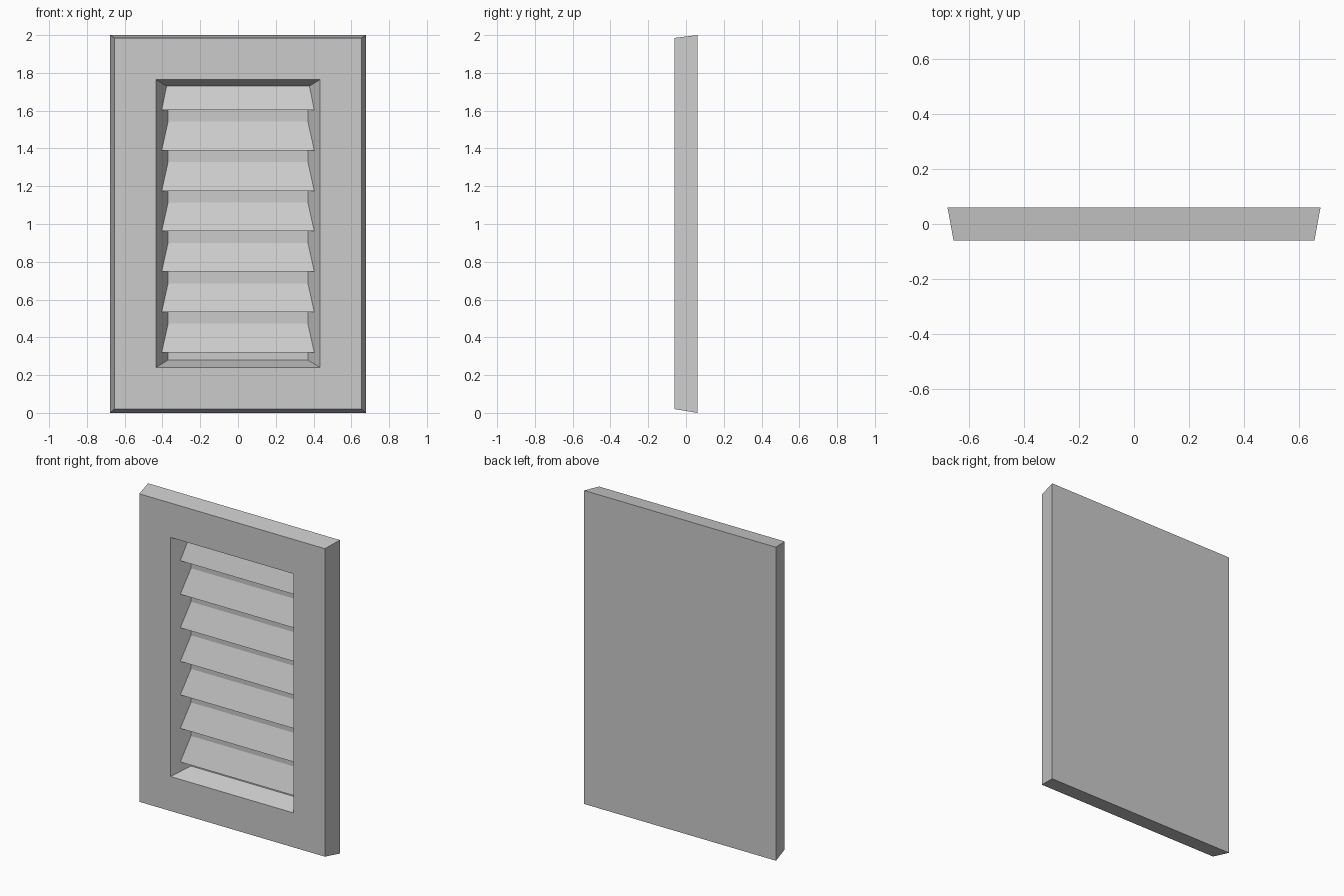
import bpy
import bmesh

cube = bpy.data.objects.get("Cube")
if cube:
    bpy.data.objects.remove(cube, do_unlink=True)

grey = bpy.data.materials.new("plain grey")
grey.use_nodes = True
colour = (0.6, 0.6, 0.6, 1)
grey.diffuse_color = colour
grey.node_tree.nodes["Principled BSDF"].inputs["Base Color"].default_value = colour

BACK, FRONT, FLOOR, LIP = 0.06, -0.06, 0.055, -0.005


def finish(name, bm):
    bmesh.ops.recalc_face_normals(bm, faces=bm.faces)
    mesh = bpy.data.meshes.new(name)
    bm.to_mesh(mesh)
    bm.free()
    mesh.materials.append(grey)
    obj = bpy.data.objects.new(name, mesh)
    bpy.context.collection.objects.link(obj)
    return obj


def half_width(y):
    """Half width of the tapering recess at depth y."""
    return 0.435 - 0.065 * (y - FRONT) / (FLOOR - FRONT)


def bridge(bm, a, b):
    for i in range(len(a)):
        j = (i + 1) % len(a)
        bm.faces.new((a[i], a[j], b[j], b[i]))


# Tapered frame with a sloping recess: rings from the back edge to the recess floor
bm = bmesh.new()
rings = []
for w, y, low, high in ((0.677, BACK, 0, 2), (0.655, FRONT, 0.02, 1.985),
                        (0.435, FRONT, 0.24, 1.765), (0.37, FLOOR, 0.28, 1.725)):
    rings.append([bm.verts.new((x, y, z))
                  for x, z in ((-w, low), (w, low), (w, high), (-w, high))])
for a, b in zip(rings, rings[1:]):
    bridge(bm, a, b)
bm.faces.new(rings[0])
bm.faces.new(rings[-1])
finish("shutter_frame", bm)


# Wedge louvers fitted between the sloping sides of the recess
def louver(name, profile):
    bm = bmesh.new()
    ends = [[bm.verts.new((side * half_width(y), y, z)) for y, z in profile]
            for side in (-1, 1)]
    bridge(bm, *ends)
    for end in ends:
        bm.faces.new(end)
    finish(name, bm)


COUNT = 7
for i in range(COUNT):
    z = 0.32 + i * 0.214
    profile = [(LIP, z), (FLOOR, z)]
    if i == COUNT - 1:
        profile += [(FLOOR, 1.725), (0.041, 1.73)]  # top louver meets the recess top
    else:
        profile += [(FLOOR, z + 0.152)]
    louver(f"louver_{i + 1}", profile)
